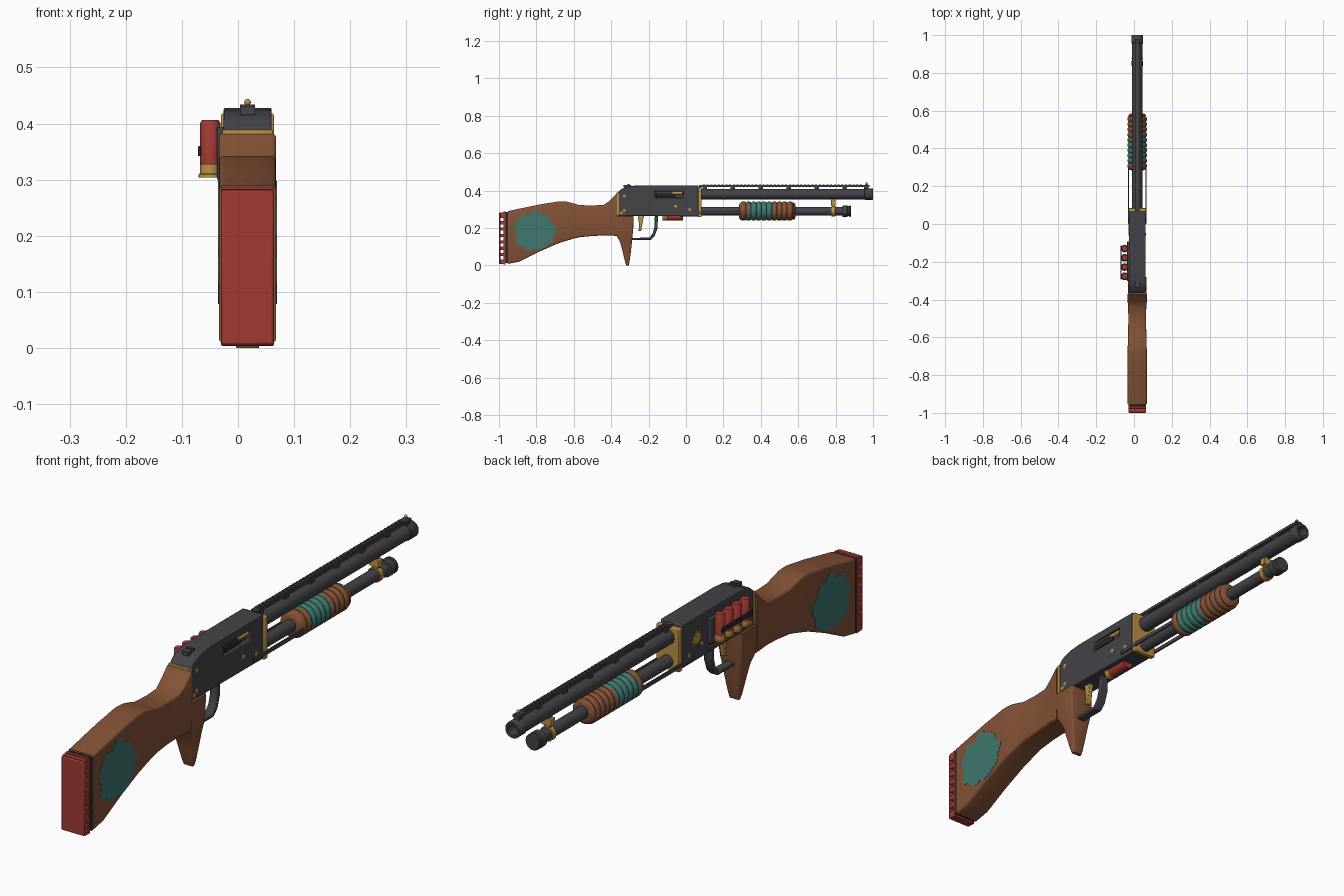
import bpy, bmesh, math, random
from mathutils import Vector

if "Cube" in bpy.data.objects:
    bpy.data.objects.remove(bpy.data.objects["Cube"])

random.seed(4)
CX = 0.017  # centre plane of the gun


def material(name, r, g, b):
    m = bpy.data.materials.new(name)
    m.diffuse_color = (r, g, b, 1)
    m.use_nodes = True
    m.node_tree.nodes["Principled BSDF"].inputs["Base Color"].default_value = m.diffuse_color
    return m


WOOD = material("brown wood", .23, .085, .037)
STEEL = material("dark steel", .058, .058, .066)
RED = material("red", .36, .042, .034)
BRASS = material("brass", .50, .29, .06)
TEAL = material("teal paint", .05, .19, .16)
BLACK = material("black", .022, .022, .026)


def finish(name, bm, mats, bevel=0, angle=35):
    bmesh.ops.recalc_face_normals(bm, faces=bm.faces)
    me = bpy.data.meshes.new(name)
    bm.to_mesh(me)
    bm.free()
    for m in mats if isinstance(mats, list) else [mats]:
        me.materials.append(m)
    for p in me.polygons:
        p.use_smooth = True
    me.set_sharp_from_angle(angle=math.radians(angle))
    ob = bpy.data.objects.new(name, me)
    bpy.context.collection.objects.link(ob)
    if bevel:
        b = ob.modifiers.new("bevel", 'BEVEL')
        b.width, b.segments, b.limit_method = bevel, 2, 'ANGLE'
    return ob


def loft(name, rings, mats, closed=False, rule=None, **kw):
    bm = bmesh.new()
    vs = [[bm.verts.new(p) for p in r] for r in rings]
    n = len(vs[0])
    pairs = list(zip(vs, vs[1:])) + ([(vs[-1], vs[0])] if closed else [])
    for a, b in pairs:
        for i in range(n):
            f = bm.faces.new((a[i], a[(i + 1) % n], b[(i + 1) % n], b[i]))
            if rule:
                f.material_index = rule(f.calc_center_median())
    if not closed:
        bm.faces.new(vs[0])
        bm.faces.new(vs[-1])
    return finish(name, bm, mats, **kw)


def lathe(name, prof, c, mats, axis='Y', n=24, **kw):
    """Turn (distance along axis, radius) points round an axis through c."""
    rings = []
    for a, r in prof:
        ring = []
        for i in range(n):
            t = 2 * math.pi * i / n
            u, v = r * math.cos(t), r * math.sin(t)
            d = {'X': (a, u, v), 'Y': (u, a, v), 'Z': (u, v, a)}[axis]
            ring.append(Vector(c) + Vector(d))
        rings.append(ring)
    return loft(name, rings, mats, **kw)


def extrude(name, pts, x0, x1, mat, **kw):
    """Side profile of (y, z) points pushed from x0 to x1."""
    return loft(name, [[(x, y, z) for y, z in pts] for x in (x0, x1)], mat, **kw)


def boxes(name, items, mat, **kw):
    bm = bmesh.new()
    for x0, x1, y0, y1, z0, z1 in items:
        vs = bmesh.ops.create_cube(bm, size=1)["verts"]
        for v in vs:
            v.co = ((x0 + x1) / 2 + v.co.x * (x1 - x0), (y0 + y1) / 2 + v.co.y * (y1 - y0),
                    (z0 + z1) / 2 + v.co.z * (z1 - z0))
    return finish(name, bm, mat, **kw)


def mid(hw, *r):  # box centred on the gun's plane
    return (CX - hw, CX + hw) + r


def rounded(hw, a0, a1, r):
    """Rounded rectangle: half width hw, from a0 to a1 on the other axis."""
    out = []
    for sx, a, s in ((1, a1 - r, 0), (-1, a1 - r, 90), (-1, a0 + r, 180), (1, a0 + r, 270)):
        for k in range(4):
            t = math.radians(s + 30 * k)
            out.append((CX + sx * (hw - r) + r * math.cos(t), a + r * math.sin(t)))
    return out


# Stock: sections of y, bottom, top, half width
sections = [(-.952, .008, .29, .051), (-.89, .02, .303, .051), (-.785, .073, .325, .051),
            (-.68, .119, .342, .051), (-.64, .131, .341, .050), (-.60, .143, .331, .049),
            (-.57, .15, .322, .048), (-.50, .157, .320, .047), (-.44, .16, .323, .048),
            (-.41, .16, .343, .051), (-.37, .157, .383, .051)]
loft("stock", [[(x, y, z) for x, z in rounded(h, b, t, .009)] for y, b, t, h in sections], WOOD)
# Pistol grip: sections of z, back, front, half width
grip = [(.264, -.40, -.28, .050), (.20, -.385, -.282, .049), (.155, -.37, -.286, .045),
        (.125, -.352, -.289, .039), (.07, -.338, -.295, .031), (.02, -.326, -.302, .024),
        (0, -.320, -.306, .020)]
loft("grip", [[(x, y, z) for x, y in rounded(h, a, b, .006)] for z, a, b, h in grip], WOOD)

# Worn paint patches on both sides of the stock
patch = []
for i in range(64):
    t = 2 * math.pi * i / 64
    k = 1 + .07 * math.sin(9 * t) + .05 * math.sin(5 * t + 1) + random.uniform(-.03, .03)
    y, z = -.808 + .108 * k * math.cos(t), .18 + .105 * k * math.sin(t)
    patch.append((y, max(z, .035 + (y + .89) * .46)))
for s, side in ((1, "right"), (-1, "left")):
    extrude("paint_patch_" + side, patch, CX + s * .050, CX + s * .0522, TEAL)

# Butt pad: two slabs joined by webs so the holes go right through
boxes("butt_spacer", [mid(.047, -.967, -.95, .012, .284)], BLACK, bevel=.003)
boxes("butt_pad_face", [mid(.047, -1, -.991, .006, .282)], RED, bevel=.004)
boxes("butt_pad_back", [mid(.047, -.976, -.964, .004, .287)], RED, bevel=.002)
edges = [.006] + [v for i in range(7) for v in (.032 + .034 * i, .049 + .034 * i)] + [.283]
boxes("butt_pad_webs", [mid(.047, -.993, -.974, edges[i], edges[i + 1])
                        for i in range(0, len(edges), 2)], RED)

# Receiver with ejection port
receiver = extrude("receiver", [(-.368, .264), (-.368, .385), (-.347, .408), (-.305, .423), (-.25, .428),
                                (.066, .428), (.066, .262)], CX - .043, CX + .043, STEEL)
cutter = boxes("port_cutter", [(.048, .08, -.168, -.015, .360, .398)], STEEL)
cutter.hide_render = True
cutter.hide_viewport = True
cut = receiver.modifiers.new("port", 'BOOLEAN')
cut.operation, cut.object, cut.solver = 'DIFFERENCE', cutter, 'EXACT'
bev = receiver.modifiers.new("bevel", 'BEVEL')
bev.width, bev.segments, bev.limit_method = .004, 2, 'ANGLE'
boxes("bolt", [(.045, .055, -.16, -.06, .366, .387)], BLACK, bevel=.002)
lathe("chambered_shell", [(-.075, .008), (-.018, .008)], (.05, 0, .387), BRASS, n=12)
boxes("rear_band", [mid(.0445, -.372, -.358, .268, .389)], BRASS, bevel=.002)
boxes("front_band", [mid(.047, .064, .084, .258, .418)], BRASS, bevel=.003)
boxes("rear_sight", [mid(.013, -.335, -.295, .415, .430), mid(.013, -.312, -.302, .43, .434)], STEEL)
for i, (y, z) in enumerate([(-.33, .37), (-.33, .293), (-.055, .315), (.02, .297), (-.345, .28)]):
    lathe("pin_%d" % i, [(-.0455, .006), (-.044, .0085), (.044, .0085), (.0455, .006)],
          (CX, y, z), BRASS, axis='X', n=12)

# Leaf-like badge on the left side
leaf = []
for i in range(20):
    t, r = math.pi * i / 10, (.031 if i % 2 else .019)
    leaf.append((-.025 + r * math.cos(t), .345 + r * math.sin(t)))
extrude("side_badge", leaf, CX - .046, CX - .042, BRASS)

# Trigger and guard
extrude("trigger_guard", [(-.295, .135), (-.19, .135), (-.167, .157), (-.152, .20), (-.150, .264),
                          (-.167, .264), (-.168, .205), (-.178, .172), (-.196, .148), (-.295, .147)],
        CX - .016, CX + .016, STEEL, bevel=.003)
extrude("trigger", [(-.258, .264), (-.225, .264), (-.232, .23), (-.240, .185), (-.254, .183),
                    (-.250, .215)], CX - .009, CX + .009, BRASS, bevel=.002)

# Shell in the loading port
lathe("loading_shell", [(-.105, .021), (-.015, .021)], (CX, 0, .261), RED)
lathe("loading_shell_base", [(-.125, .0225), (-.121, .0225), (-.105, .0215)], (CX, 0, .261), BRASS)

# Side shell carrier
boxes("carrier_plate", [(-.037, -.024, -.302, -.092, .298, .394)], STEEL, bevel=.003)
boxes("carrier_strap", [(-.0715, -.066, -.295, -.113, .342, .360)], BLACK, bevel=.002)
for i in range(4):
    c = (-.0495, -.13 - .049 * i, 0)
    lathe("spare_shell_%d" % i, [(.323, .018), (.401, .018), (.406, .015)], c, RED, 'Z', 16)
    lathe("spare_shell_base_%d" % i, [(.304, .0205), (.309, .0205), (.311, .0185), (.326, .0185)],
          c, BRASS, 'Z', 16)

# Barrel with open bore
lathe("barrel", [(.05, .028), (.955, .028), (.958, .031), (.997, .031), (1, .029), (1, .020), (.90, .020)],
      (CX, 0, .381), STEEL, n=32)
lathe("bore", [(.90, .0195), (.91, .0195)], (CX, 0, .381), BLACK)
# Ventilated rib
boxes("rib", [mid(.013, .07, .98, .419, .429)], STEEL)
boxes("rib_posts", [mid(.010, y - .012, y + .012, .40, .421)
                    for y in (.10, .25, .40, .55, .70, .85, .965)], STEEL)
boxes("rib_teeth", [mid(.011, .09 + .02 * i, .101 + .02 * i, .428, .432) for i in range(43)], STEEL)
boxes("sight_post", [mid(.003, .958, .972, .428, .436)], BRASS)
lathe("sight_bead", [(-.006 * math.cos(math.pi * k / 8), .006 * math.sin(math.pi * k / 8) + 1e-4)
                     for k in range(9)], (CX, .965, .438), BRASS, n=12)

# Magazine tube, cap and clamp
lathe("magazine_tube", [(.05, .023), (.85, .023)], (CX, 0, .29), STEEL)
lathe("magazine_cap", [(.836, .024), (.838, .031), (.862, .031), (.864, .027), (.872, .027), (.874, .0305),
                       (.878, .0305), (.882, .027)], (CX, 0, .29), STEEL, n=20)
lathe("clamp_ring", [(.777, .026), (.779, .028), (.797, .028), (.799, .026)], (CX, 0, .29), BRASS)
boxes("clamp_block", [mid(.012, .779, .797, .30, .362), mid(.020, .776, .800, .322, .350)],
      BRASS, bevel=.002)

# Ridged fore-end with a worn paint band
prof = [(.284, .030), (.286, .040), (.293, .047)]
for i in range(10):
    y = .297 + .0275 * i
    prof += [(y, .049), (y + .006, .051), (y + .0165, .051), (y + .0215, .048), (y + .024, .044)]
prof += [(.575, .047), (.583, .040), (.586, .030)]


def worn(c):
    t = math.atan2(c.z - .29, c.x - CX)
    return int(abs(c.y - .388 - .012 * math.sin(t + .8)) < .062 + .008 * math.sin(5 * t))


lathe("fore_end", prof, (CX, 0, .29), [WOOD, TEAL], n=32, rule=worn, angle=50)
# Action bars
boxes("action_bars", [(CX + s * .046 - .003, CX + s * .046 + .003, 0, .30, .274, .288) for s in (1, -1)],
      STEEL)
